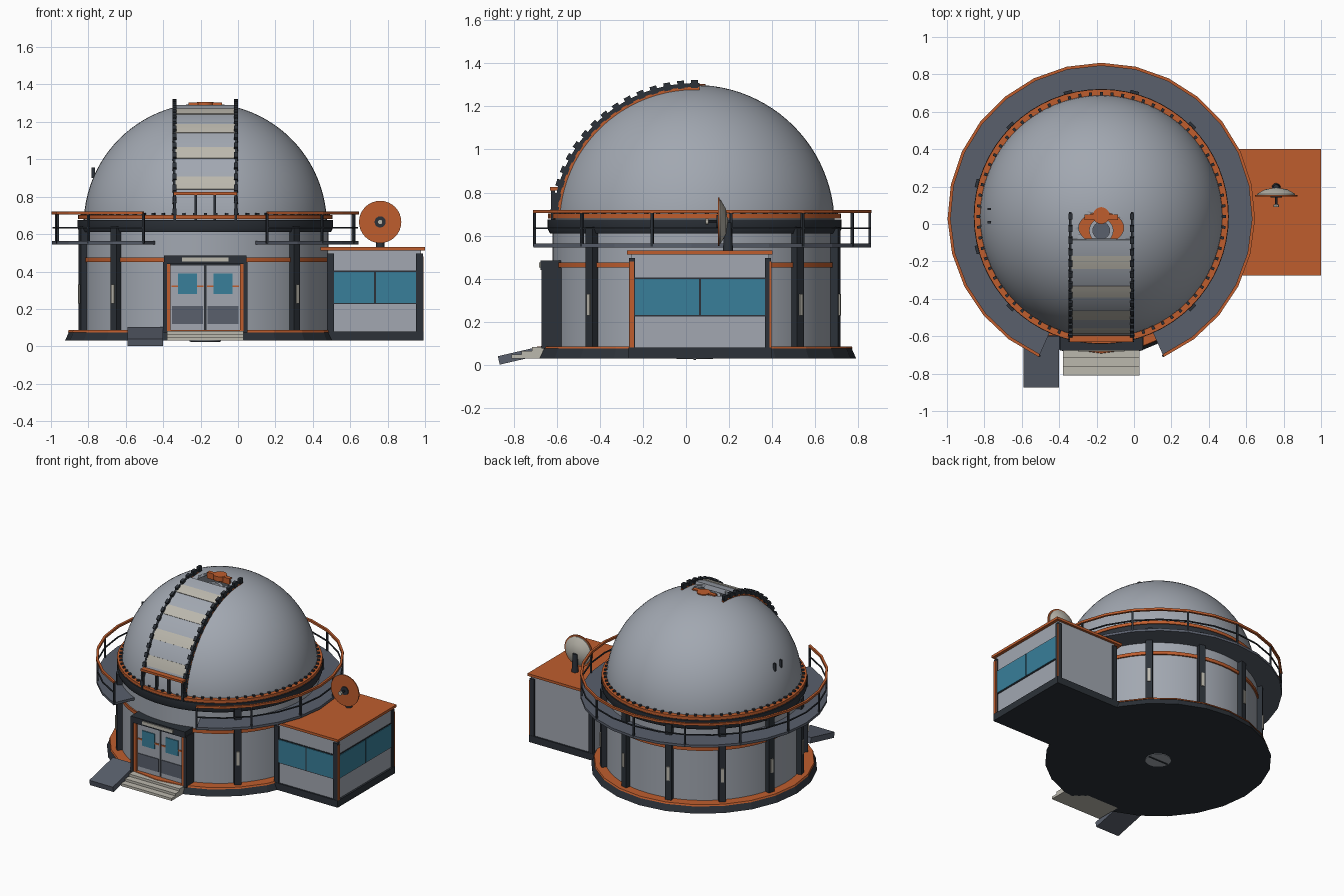
import bpy, bmesh
from math import sin, cos, pi, radians
from mathutils import Matrix, Vector

if "Cube" in bpy.data.objects:
    bpy.data.objects.remove(bpy.data.objects["Cube"], do_unlink=True)

CX, CY = -0.175, 0.04          # axis of the round building
AXIS = Matrix.Translation((CX, CY, 0))


def material(name, rgb):
    m = bpy.data.materials.new(name)
    m.use_nodes = True
    m.diffuse_color = (*rgb, 1)
    m.node_tree.nodes["Principled BSDF"].inputs["Base Color"].default_value = (*rgb, 1)
    return m


GREY = material("pale grey", (.36, .39, .44))
ORANGE = material("burnt orange", (.52, .11, .027))
DARK = material("charcoal", (.025, .031, .04))
SLATE = material("slate", (.10, .115, .15))
CREAM = material("warm cream", (.50, .48, .42))
GLASS = material("blue glass", (.04, .21, .32))


def finish(name, bm, mat, smooth=False):
    bmesh.ops.remove_doubles(bm, verts=bm.verts, dist=1e-5)
    bmesh.ops.recalc_face_normals(bm, faces=bm.faces)
    me = bpy.data.meshes.new(name)
    bm.to_mesh(me)
    bm.free()
    ob = bpy.data.objects.new(name, me)
    bpy.context.collection.objects.link(ob)
    me.materials.append(mat)
    if smooth:
        bpy.ops.object.select_all(action='DESELECT')
        ob.select_set(True)
        bpy.context.view_layer.objects.active = ob
        bpy.ops.object.shade_smooth_by_angle(angle=radians(30))
    return ob


def loft(name, sections, mat, closed=False, smooth=False, matrix=AXIS):
    bm = bmesh.new()
    rows = [[bm.verts.new(matrix @ Vector(p)) for p in s] for s in sections]
    n = len(rows[0])
    for i in range(len(rows) - (not closed)):
        a, b = rows[i], rows[(i + 1) % len(rows)]
        for j in range(n):
            k = (j + 1) % n
            bm.faces.new((a[j], a[k], b[k], b[j]))
    if not closed:
        bm.faces.new(rows[0])
        bm.faces.new(rows[-1])
    bmesh.ops.dissolve_degenerate(bm, edges=bm.edges, dist=1e-6)
    return finish(name, bm, mat, smooth)


def lathe(name, profile, mat, segs=64, start=-90, sweep=360, smooth=True, matrix=AXIS):
    full = sweep == 360
    angles = [radians(start + sweep * i / segs) for i in range(segs + (not full))]
    return loft(name, [[(r * cos(a), r * sin(a), z) for r, z in profile] for a in angles],
                mat, full, smooth, matrix)


def band(r0, r1, z0, z1):
    return [(r0, z0), (r1, z0), (r1, z1), (r0, z1)]


def boxes(name, items, mat):
    """Each item is (low corner, high corner, optional placing matrix)."""
    bm = bmesh.new()
    for lo, hi, *place in items:
        lo, hi = Vector(lo), Vector(hi)
        m = Matrix.Translation((lo + hi) / 2) @ Matrix.Diagonal((*(hi - lo), 1))
        bmesh.ops.create_cube(bm, size=1, matrix=(place[0] if place else Matrix()) @ m)
    return finish(name, bm, mat)


def turned(angle):
    return AXIS @ Matrix.Rotation(radians(angle), 4, 'Z')


# Foundation and round wall
lathe("foundation", [(0, .03), (.75, .03), (.73, .075), (0, .075)], DARK, 24, smooth=False)
lathe("plinth_top", [(0, .075), (.735, .075), (.73, .086), (0, .086)], ORANGE, 24, smooth=False)
lathe("foundation_hatch", [(0, .026), (.085, .026), (.085, .031), (0, .031)], GREY, 24)
boxes("hatch_slot", [((CX - .08, CY - .006, .023), (CX + .08, CY + .006, .03))], DARK)
lathe("drum_wall", band(.6, .66, .08, .66), GREY)
lathe("wall_stripe", band(.65, .67, .452, .476), ORANGE)
lathe("dome_track", [(.62, .61), (.672, .61), (.682, .63), (.682, .675), (.62, .675)], DARK)
lathe("dome_skirt", band(.63, .68, .68, .702), ORANGE)
boxes("track_rollers", [((.648, -.008, .69), (.666, .008, .712), turned(i * 5))
                        for i in range(72)], DARK)

# Wall pillars, leaving out the entrance and annex sides
sides = [a for a in range(15, 360, 30) if a not in (15, 255, 285, 345)]
boxes("wall_pillars", [((.64, -.023, .08), (.695, .023, .64), turned(a)) for a in sides], DARK)
boxes("pillar_plates", [((.69, -.01, .23), (.701, .01, .33), turned(a)) for a in sides], CREAM)

# Dome shell with an opening near the crown
R, BASE = .65, .65
outer = [(R * cos(i * pi / 48), BASE + R * sin(i * pi / 48)) for i in range(25)]
inner = [(r * .97, BASE + (z - BASE) * .97) for r, z in reversed(outer)]
dome = lathe("dome", outer + inner, GREY, 64)
cutter = lathe("opening_cutter", [(0, 1.1), (.12, 1.1), (.12, 1.4), (0, 1.4)], DARK, 32,
               matrix=Matrix.Translation((CX, -.02, 0)) @ Matrix.Diagonal((1, .7, 1, 1)))
cutter.hide_render = True
cutter.hide_set(True)
cut = dome.modifiers.new("opening", 'BOOLEAN')
cut.object, cut.operation, cut.solver = cutter, 'DIFFERENCE', 'EXACT'


# Shutter, side rails and their teeth follow the dome
def arc(name, x0, x1, r0, r1, a0, a1, mat, steps=24):
    angles = [radians(a0 + (a1 - a0) * i / steps) for i in range(steps + 1)]
    return loft(name, [[(x, -r * cos(a), BASE + r * sin(a))
                        for x, r in ((x0, r0), (x1, r0), (x1, r1), (x0, r1))]
                       for a in angles], mat, smooth=True)


arc("shutter", -.16, .16, .62, .653, 3, 79, GREY)
for a in (20, 36, 52, 68):
    arc("shutter_panel", -.158, .158, .64, .657, a - 3.2, a + 3.2, CREAM, 4)
teeth = []
for s in (-1, 1):
    arc("shutter_rail", s * .158, s * .172, .64, .658, 3, 92, DARK)
    arc("shutter_rail_trim", s * .16, s * .17, .615, .64, 3, 92, ORANGE)
    for i in range(16):
        place = (AXIS @ Matrix.Translation((s * .165, 0, BASE))
                 @ Matrix.Rotation(radians(90 - 6 - i * 5.6), 4, 'X'))
        teeth.append(((-.011, -.016, .635), (.011, .016, .672), place))
boxes("shutter_teeth", teeth, DARK)
boxes("shutter_gate_bars", [((CX + x - .007, -.628, .675), (CX + x + .007, -.608, .815))
                            for x in (-.163, -.05, .05, .163)], DARK)
boxes("shutter_gate_top", [((CX - .17, -.632, .81), (CX + .17, -.595, .826))], ORANGE)

# Telescope end under the opening
lathe("telescope_tube", band(.045, .065, 1.0, 1.25), GREY, 24,
      matrix=Matrix.Translation((CX, -.035, 0)))
lathe("telescope_lens", [(0, 1.0), (.05, 1.0), (.05, 1.2), (0, 1.2)], SLATE, 24,
      matrix=Matrix.Translation((CX, -.035, 0)))
boxes("opening_bar", [((CX - .09, .022, 1.26), (CX + .09, .05, 1.304))], ORANGE)
lathe("opening_hub", [(0, 1.27), (.045, 1.27), (.045, 1.305), (0, 1.305)], ORANGE, 20,
      matrix=Matrix.Translation((CX, .045, 0)))
boxes("dome_vents", [((-.783, y - .006, .9), (-.765, y + .006, .955)) for y in (.01, .08)], DARK)

# Walkway and railing, open over the entrance
GAP, SPAN = -66, 312
lathe("walkway", band(.655, .82, .545, .563), SLATE, 24, GAP, SPAN, False)
lathe("walkway_rail", band(.806, .822, .704, .72), ORANGE, 24, GAP, SPAN, False)
lathe("walkway_mid_rail", band(.81, .818, .63, .638), DARK, 24, GAP, SPAN, False)
boxes("railing_posts", [((.808, -.006, .55), (.82, .006, .71), turned(GAP + SPAN * i / 12))
                        for i in range(13)], DARK)

# Entrance
boxes("entrance_lintel", [((CX - .22, -.675, .44), (CX + .22, -.57, .485))], DARK)
boxes("entrance_sign", [((CX - .125, -.682, .453), (CX + .125, -.674, .475))], CREAM)
boxes("entrance_posts", [((CX + s * .215 - .011, -.67, .075), (CX + s * .215 + .011, -.57, .45))
                         for s in (-1, 1)], DARK)
boxes("entrance_trim", [((CX + s * .195 - .01, -.665, .08), (CX + s * .195 + .01, -.57, .44))
                        for s in (-1, 1)], ORANGE)
boxes("door_backing", [((CX - .19, -.635, .08), (CX + .19, -.56, .44))], DARK)
pair = [CX - .095, CX + .095]
boxes("doors", [((x - .09, -.645, .085), (x + .09, -.63, .435)) for x in pair], GREY)
boxes("door_windows", [((x - .05, -.652, .28), (x + .05, -.644, .39)) for x in pair], GLASS)
boxes("door_kick_panels", [((x - .082, -.65, .12), (x + .082, -.644, .215)) for x in pair], SLATE)
boxes("door_bars", [((x - .085, -.65, .316), (x + .085, -.642, .326)) for x in pair], ORANGE)
boxes("entrance_steps", [((CX - .205, -.81 + .047 * i, .03), (CX + .205, -.62, .048 + .017 * i))
                         for i in range(3)], CREAM)
boxes("ramp", [((-.095, -.14, -.02), (.095, .14, .02),
                Matrix.Translation((-.495, -.733, .052)) @ Matrix.Rotation(radians(13), 4, 'X'))],
      SLATE)

# Annex
X0, X1, Y0, Y1 = .49, .978, -.255, .385
boxes("annex_base", [((.4, Y0 - .012, .03), (.992, Y1 + .012, .08))], DARK)
boxes("annex_walls", [((X0, Y0, .08), (X1, Y1, .515))], GREY)
boxes("annex_roof", [((.44, -.275, .512), (1, .402, .53))], ORANGE)
boxes("annex_corner_posts", [((x - .018, y - .014, .08), (x + .018, y + .014, .495))
                             for x in (.495, .97) for y in (Y0 + .004, Y1 - .004)], DARK)
boxes("annex_corner_trim", [((.985, y - w, .08), (.993, y + w, .48))
                            for y, w in ((-.252, .011), (.392, .004))], ORANGE)
boxes("window_frames", [((.51, Y0 - .004, .225), (.955, Y0 + .01, .405)),
                        ((X1 - .01, -.24, .225), (X1 + .004, .37, .405))], DARK)
boxes("annex_windows",
      [((a, Y0 - .008, .232), (b, Y0, .398)) for a, b in ((.513, .728), (.738, .953))]
      + [((X1, a, .232), (X1 + .008, b, .398)) for a, b in ((-.236, .06), (.07, .366))], GLASS)

# Dish on the annex roof, facing the front
dish = Matrix.Translation((.76, .165, .665)) @ Matrix.Rotation(pi / 2, 4, 'X')
lathe("dish_bowl", [(0, -.03), (.06, -.02), (.102, .004), (.102, .01), (0, .01)],
      CREAM, 32, matrix=dish)
lathe("dish_face", band(0, .113, .01, .017), ORANGE, 32, matrix=dish)
lathe("dish_hub", band(0, .03, .015, .024), DARK, 16, matrix=dish)
lathe("dish_feed", band(0, .007, .02, .06), DARK, 12, matrix=dish)
lathe("dish_feed_tip", band(0, .014, .06, .075), CREAM, 12, matrix=dish)
lathe("dish_mast", [(0, .52), (.024, .52), (.016, .66), (0, .66)], DARK, 16,
      matrix=Matrix.Translation((.76, .195, 0)))
